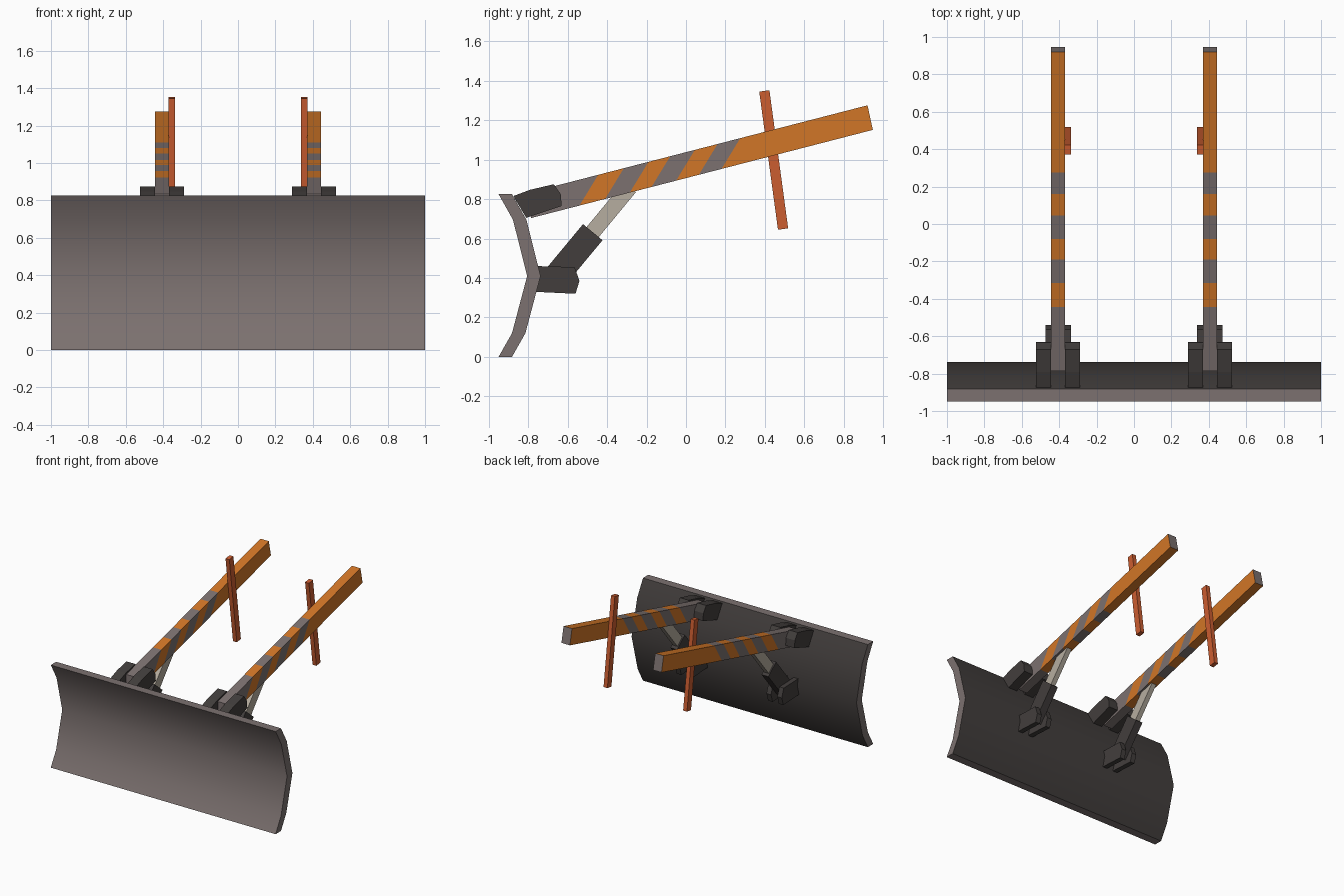
import bpy, bmesh, math
from mathutils import Vector

if "Cube" in bpy.data.objects:
    bpy.data.objects.remove(bpy.data.objects["Cube"])


def material(name, rgb):
    m = bpy.data.materials.new(name)
    m.diffuse_color = (*rgb, 1)
    m.use_nodes = True
    m.node_tree.nodes["Principled BSDF"].inputs["Base Color"].default_value = m.diffuse_color
    return m


GREY = material("warm grey steel", (0.20, 0.165, 0.16))
DARK = material("dark steel", (0.055, 0.048, 0.046))
ORANGE = material("orange paint", (0.64, 0.18, 0.02))
RED = material("red orange paint", (0.60, 0.11, 0.03))
ROD = material("pale rod metal", (0.47, 0.42, 0.35))


def finish(name, bm, mats, mirror=True):
    bmesh.ops.recalc_face_normals(bm, faces=bm.faces[:])
    me = bpy.data.meshes.new(name)
    bm.to_mesh(me)
    bm.free()
    for m in mats:
        me.materials.append(m)
    ob = bpy.data.objects.new(name, me)
    bpy.context.collection.objects.link(ob)
    if mirror:
        mod = ob.modifiers.new("mirror", 'MIRROR')
        mod.use_mirror_merge = False
    return ob


def prism(name, pts, x0, x1, mats, mirror=True):
    """Extrude a side profile of (y, z) points from x0 to x1."""
    bm = bmesh.new()
    face = bm.faces.new([bm.verts.new((x0, y, z)) for y, z in pts])
    ext = bmesh.ops.extrude_face_region(bm, geom=[face])
    verts = [v for v in ext["geom"] if isinstance(v, bmesh.types.BMVert)]
    bmesh.ops.translate(bm, verts=verts, vec=(x1 - x0, 0, 0))
    return finish(name, bm, mats, mirror)


def bar(name, a, b, width, x0, x1, mat):
    """Box whose axis runs from a to b in the side view."""
    a, b = Vector(a), Vector(b)
    d = (b - a).normalized()
    n = Vector((-d.y, d.x)) * width / 2
    return prism(name, [a + n, b + n, b - n, a - n], x0, x1, [mat])


# Curved blade: front and rims grey, back dark
front = [(-0.95, 0.825), (-0.877, 0.695), (-0.805, 0.41), (-0.882, 0.12), (-0.95, 0)]
back = [(y + 0.068, z) for y, z in reversed(front)]
blade = prism("blade", front + back, -1, 1, [GREY, DARK], mirror=False)
for p in blade.data.polygons:
    p.material_index = 1 if p.normal.y > 0.3 else 0
bpy.context.view_layer.objects.active = blade
blade.select_set(True)
bpy.ops.object.shade_smooth_by_angle(angle=math.radians(35))
blade.select_set(False)

# Push arms with slanted warning stripes
SLOPE = 0.258
tops = [-0.785, -0.445, -0.315, -0.19, -0.08, 0.045, 0.16, 0.275, 0.92]
bm = bmesh.new()
rings = []
for i, y in enumerate(tops):
    yb = y if i == 0 else y + 0.027 if i == len(tops) - 1 else y - 0.095
    zt = 1.275 + (y - 0.92) * SLOPE
    zb = 1.15 + (yb - 0.945) * SLOPE
    rings.append([bm.verts.new(c) for c in
                  ((0.37, y, zt), (0.445, y, zt), (0.445, yb, zb), (0.37, yb, zb))])
for i in range(len(rings) - 1):
    for k in range(4):
        j = (k + 1) % 4
        f = bm.faces.new((rings[i][k], rings[i][j], rings[i + 1][j], rings[i + 1][k]))
        f.material_index = i % 2
bm.faces.new(rings[0])
bm.faces.new(rings[-1])
finish("push_arm", bm, [GREY, ORANGE])

# Upper brackets either side of each arm
upper = [(-0.875, 0.815), (-0.79, 0.847), (-0.67, 0.875), (-0.635, 0.825),
         (-0.63, 0.765), (-0.81, 0.705)]
for side, x0, x1 in (("inner", 0.29, 0.37), ("outer", 0.445, 0.524)):
    prism("upper_bracket_" + side, upper, x0, x1, [DARK])

# Lower bracket plates holding the rams
lower = [(-0.755, 0.46), (-0.565, 0.455), (-0.54, 0.385), (-0.56, 0.32), (-0.77, 0.33)]
for side, x0, x1 in (("inner", 0.338, 0.378), ("outer", 0.434, 0.474)):
    prism("lower_bracket_" + side, lower, x0, x1, [DARK])

# Hydraulic rams
bar("ram_cylinder", (-0.665, 0.40), (-0.4725, 0.632), 0.128, 0.376, 0.436, DARK)
bar("ram_rod", (-0.50, 0.60), (-0.285, 0.86), 0.08, 0.386, 0.426, ROD)

# Upright marker posts on the inner side of each arm
bar("marker_post", (0.492, 0.648), (0.397, 1.348), 0.052, 0.337, 0.371, RED)
